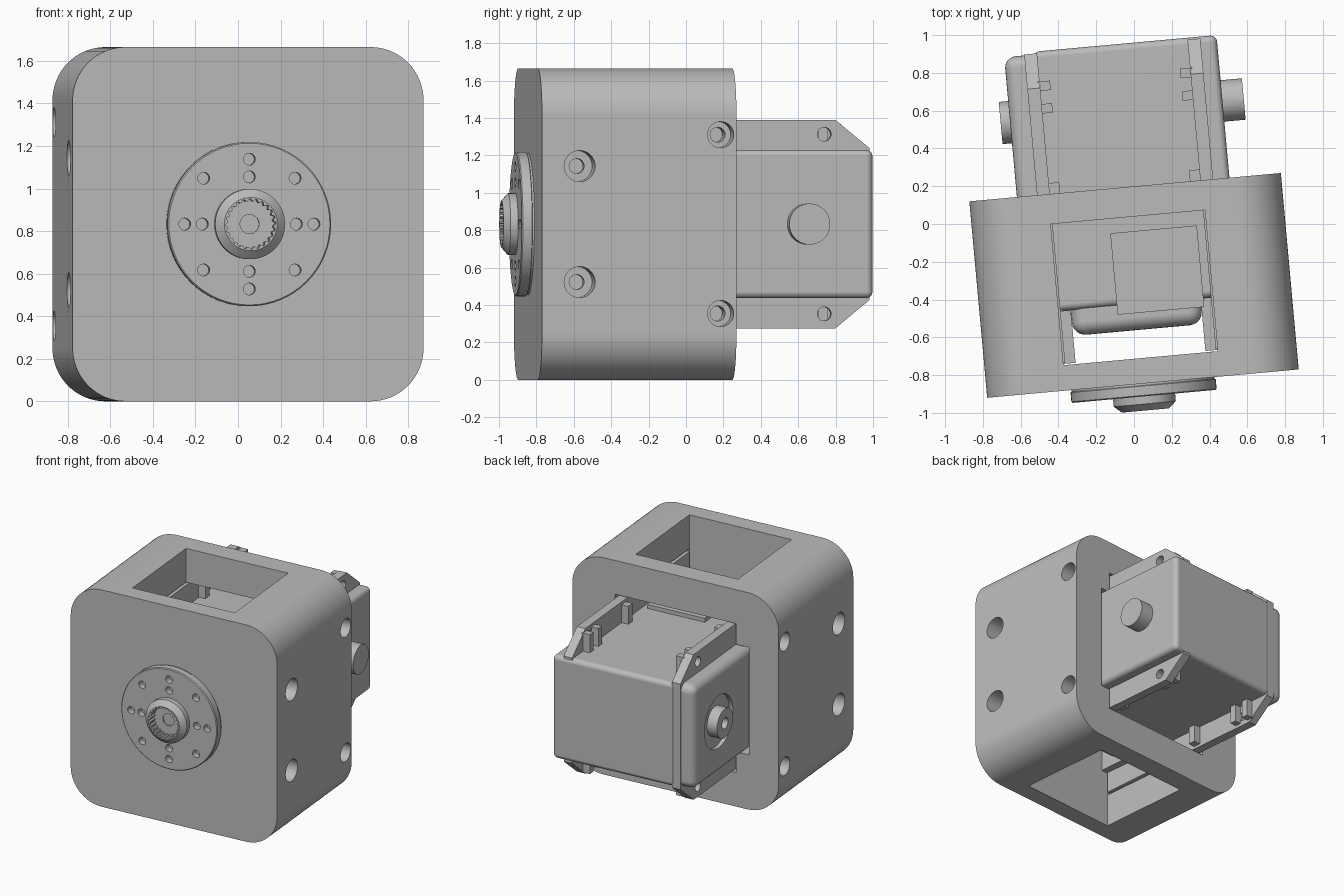
import bpy, bmesh, math
from mathutils import Matrix, Vector

if "Cube" in bpy.data.objects:
    bpy.data.objects.remove(bpy.data.objects["Cube"])

grey = bpy.data.materials.new("plain grey")
grey.use_nodes = True
grey.diffuse_color = (0.5, 0.5, 0.5, 1)
grey.node_tree.nodes["Principled BSDF"].inputs["Base Color"].default_value = (0.5, 0.5, 0.5, 1)

MID = 0.833            # height of the servo axis
PARTS = []


def finish(name, bm):
    bmesh.ops.recalc_face_normals(bm, faces=bm.faces)
    mesh = bpy.data.meshes.new(name)
    bm.to_mesh(mesh)
    bm.free()
    mesh.materials.append(grey)
    ob = bpy.data.objects.new(name, mesh)
    bpy.context.collection.objects.link(ob)
    PARTS.append(ob)
    return ob


def box(name, x, y, z, bevel=0, segs=6, only=None):
    """Box from (min, max) ranges; only = axis index limits bevel to edges along it."""
    bm = bmesh.new()
    bmesh.ops.create_cube(bm, size=1)
    for v in bm.verts:
        v.co = Vector([(a + b) / 2 + c * (b - a) for c, (a, b) in zip(v.co, (x, y, z))])
    if bevel:
        edges = [e for e in bm.edges if only is None
                 or abs((e.verts[0].co - e.verts[1].co).normalized()[only]) > 0.9]
        bmesh.ops.bevel(bm, geom=edges, offset=bevel, segments=segs,
                        profile=0.5, affect='EDGES')
    return finish(name, bm)


def prism(name, pts, place):
    """Closed outline extruded: place(a, b, end) gives the point at end 0 or 1."""
    bm = bmesh.new()
    ends = [[bm.verts.new(place(a, b, k)) for a, b in pts] for k in (0, 1)]
    n = len(pts)
    for ring in ends:
        bm.faces.new(ring)
    for i in range(n):
        j = (i + 1) % n
        bm.faces.new((ends[0][i], ends[0][j], ends[1][j], ends[1][i]))
    return finish(name, bm)


def circle(r, n, tooth=0):
    return [((r - tooth * (i // 2 % 2)) * math.cos(2 * math.pi * i / n),
             (r - tooth * (i // 2 % 2)) * math.sin(2 * math.pi * i / n)) for i in range(n)]


def rod(name, axis, start, end, r, c1, c2, n=48, tooth=0):
    """Cylinder along x or y; c1 is the other level coordinate, c2 the height."""
    def place(a, b, k):
        d = end if k else start
        return (d, c1 + a, c2 + b) if axis == 'x' else (c1 + a, d, c2 + b)
    return prism(name, circle(r, n, tooth), place)


def turned(name, profile, n=64):
    """Solid turned about the y axis at mid height, profile of (radius, y)."""
    bm = bmesh.new()
    rings = [[bm.verts.new((a, y, MID + b)) for a, b in circle(r, n)] for r, y in profile]
    for p, q in zip(rings, rings[1:]):
        for i in range(n):
            j = (i + 1) % n
            bm.faces.new((p[i], p[j], q[j], q[i]))
    bm.faces.new(rings[0])
    bm.faces.new(rings[-1])
    return finish(name, bm)


def cut(ob, cutters):
    for c in cutters:
        mod = ob.modifiers.new("cut", 'BOOLEAN')
        mod.operation = 'DIFFERENCE'
        mod.solver = 'EXACT'
        mod.object = c
        bpy.context.view_layer.objects.active = ob
        bpy.ops.object.modifier_apply(modifier=mod.name)
        PARTS.remove(c)
        bpy.data.objects.remove(c)


# Housing block with servo pocket, vertical window and side screw holes
housing = box("housing_block", (-0.828, 0.828), (-0.522, 0.522), (0, 1.665), 0.25, 16, only=1)
cutters = [
    box("window", (-0.41, 0.41), (-0.387, 0.363), (-0.1, 1.8)),
    box("case_pocket", (-0.59, 0.57), (-0.385, 0.6), (0.42, 1.245)),
    box("flange_pocket", (-0.485, 0.485), (-0.383, 0.6), (0.26, 1.405)),
]
for s in (-1, 1):
    for y, dz, r in ((-0.32, 0.31, 0.083), (0.437, 0.478, 0.07)):
        for t in (-1, 1):
            cutters.append(rod("bore", 'x', s * 0.65, s * 0.9, r, y, MID + t * dz, 32))
            cutters.append(rod("screw_hole", 'x', s * 0.45, s * 0.7, 0.04, y, MID + t * dz, 24))
cut(housing, cutters)

# Output horn disc with its ring of holes
horn = turned("output_horn", [(0.38, -0.515), (0.38, -0.532), (0.386, -0.535),
                              (0.386, -0.584), (0.38, -0.59)])
holes = []
for i in range(8):
    a = i * math.pi / 4
    for r in ((0.222, 0.305) if i % 2 == 0 else (0.305,)):
        holes.append(rod("horn_hole", 'y', -0.54, -0.7, 0.028,
                         r * math.cos(a), MID + r * math.sin(a), 20))
cut(horn, holes)

# Splined hub
hub = turned("splined_hub", [(0.165, -0.58), (0.165, -0.63), (0.125, -0.665)])
cut(hub, [rod("spline", 'y', -0.6, -0.7, 0.118, 0, MID, 96, tooth=0.01),
          rod("shaft_hole", 'y', -0.585, -0.7, 0.045, 0, MID, 24)])

# Servo case, its side cover and the raised lid inside the housing
box("servo_case", (-0.42, 0.555), (-0.1, 1.28), (0.437, 1.23), 0.035)
box("servo_nose", (-0.345, 0.345), (-0.237, 0.3), (0.45, 1.21), 0.07)
cover = box("servo_side_cover", (-0.575, -0.38), (-0.1, 1.265), (0.437, 1.23), 0.06)
cut(cover, [rod("cover_recess", 'x', -0.545, -0.7, 0.2, 0.92, MID, 64)])
box("raised_lid", (-0.1, 0.36), (-0.147, 0.286), (0.41, 1.26))

# Mounting flanges with chamfered rear corners, and clip tabs on their inner faces
half = [(-0.375, 0.557), (1.086, 0.557), (1.27, 0.405)]
outline = half + [(y, -z) for y, z in reversed(half)]
for s, side in ((-1, "right"), (1, "left")):
    flange = prism(side + "_flange", outline,
                   lambda y, z, k: (s * (0.468 if k else 0.4), y, MID + z))
    cut(flange, [rod("flange_hole", 'x', s * 0.38, s * 0.5, 0.037, 1.026, MID + t * 0.48, 24)
                 for t in (-1, 1)])
    box(side + "_front_rail", (min(s * 0.345, s * 0.41), max(s * 0.345, s * 0.41)),
        (-0.38, -0.1), (0.44, 1.22))
    x = sorted((s * 0.345, s * 0.41))
    for t, level in ((-1, "lower"), (1, "upper")):
        z = sorted((MID + t * 0.38, MID + t * 0.535))
        for y in (0.95, 1.07):
            box(f"{side}_{level}_clip", x, (y, y + 0.05), z)
        box(f"{side}_{level}_stop", x, (0.52, 0.58), z)

# Pivot pins on both sides
rod("left_pivot_pin", 'x', 0.5, 0.668, 0.11, 0.93, MID)
pin = rod("right_pivot_pin", 'x', -0.5, -0.625, 0.112, 0.92, MID)
cut(pin, [rod("pin_hole", 'x', -0.53, -0.7, 0.042, 0.92, MID, 24)])

# Turn everything into its final pose and shade
pose = Matrix.Translation((0, -0.325, 0)) @ Matrix.Rotation(math.radians(5.2), 4, 'Z')
bpy.ops.object.select_all(action='DESELECT')
for ob in PARTS:
    ob.matrix_world = pose
    ob.select_set(True)
bpy.context.view_layer.objects.active = housing
bpy.ops.object.shade_smooth_by_angle(angle=math.radians(30))
for ob in PARTS:
    weighted = ob.modifiers.new("weighted normals", 'WEIGHTED_NORMAL')
    weighted.keep_sharp = True
